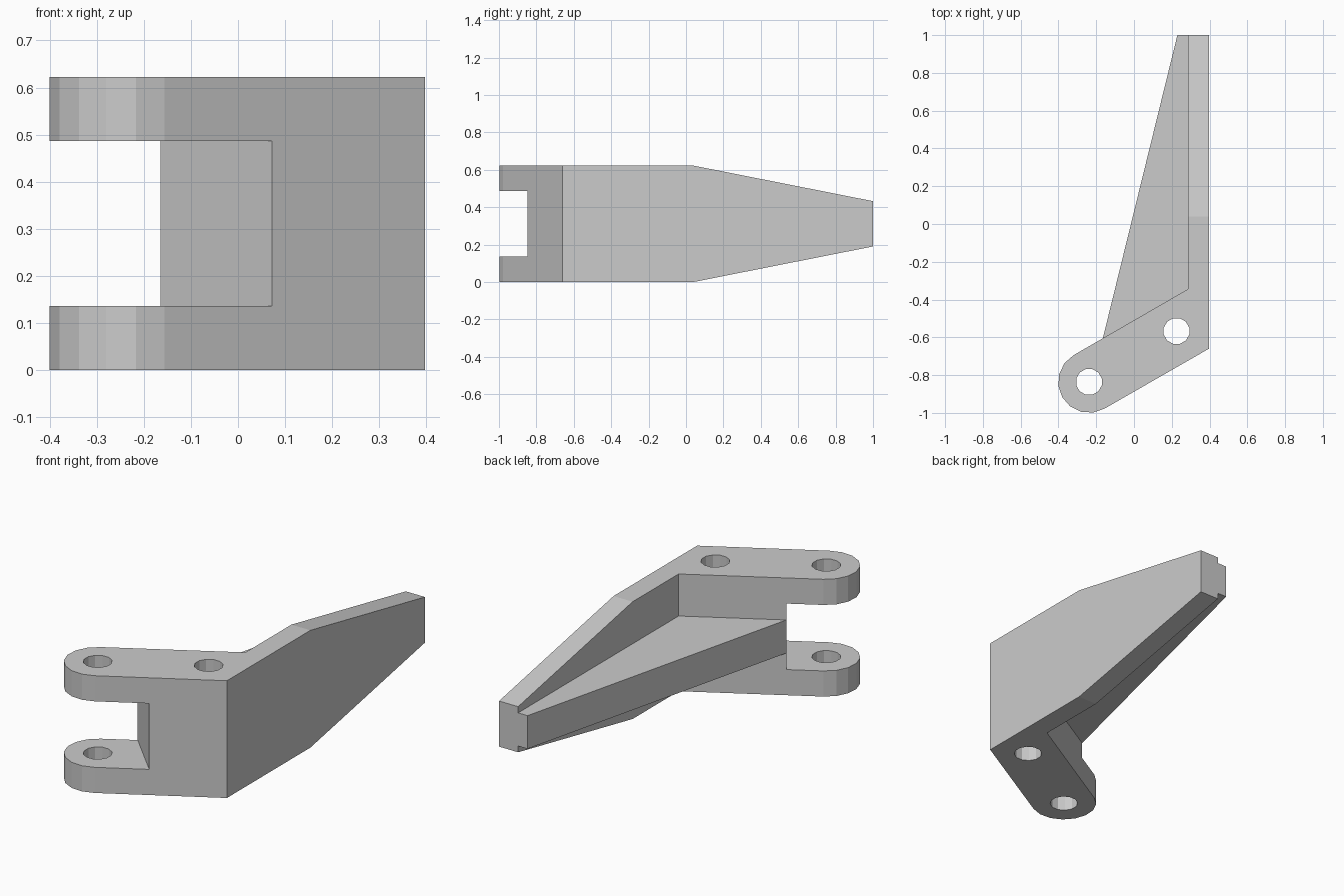
import bpy, bmesh
from math import radians, cos, sin
from mathutils import Vector

if "Cube" in bpy.data.objects:
    bpy.data.objects.remove(bpy.data.objects["Cube"])

H = 0.622                      # overall height
PIN = Vector((-0.238, -0.836)) # centre of the rounded end


def arc(c, r, a0, a1, n):
    """n + 1 points from angle a0 to a1 in degrees."""
    return [(c[0] + r * cos(radians(a0 + (a1 - a0) * i / n)),
             c[1] + r * sin(radians(a0 + (a1 - a0) * i / n))) for i in range(n + 1)]


def prism(name, profile, lo, hi, axis='Z'):
    """Extrude a 2D profile: XY along Z, or YZ along X."""
    put = (lambda p, t: (p[0], p[1], t)) if axis == 'Z' else (lambda p, t: (t, p[0], p[1]))
    bm = bmesh.new()
    face = bm.faces.new([bm.verts.new(put(p, lo)) for p in profile])
    ext = bmesh.ops.extrude_face_region(bm, geom=[face])
    step = Vector(put((0, 0), hi - lo))
    bmesh.ops.translate(bm, vec=step,
                        verts=[g for g in ext['geom'] if isinstance(g, bmesh.types.BMVert)])
    bmesh.ops.recalc_face_normals(bm, faces=bm.faces)
    mesh = bpy.data.meshes.new(name)
    bm.to_mesh(mesh)
    bm.free()
    obj = bpy.data.objects.new(name, mesh)
    bpy.context.collection.objects.link(obj)
    return obj


def combine(target, tool, operation):
    """Apply a boolean and discard the tool object."""
    tool.hide_render = True
    mod = target.modifiers.new(tool.name, 'BOOLEAN')
    mod.operation, mod.object, mod.solver = operation, tool, 'EXACT'
    bpy.context.view_layer.objects.active = target
    bpy.ops.object.modifier_apply(modifier=mod.name)
    bpy.data.objects.remove(tool, do_unlink=True)


# L-shaped body: long plate plus angled, round-ended clevis arm
body = prism("lever_bracket",
             [(0.397, -0.66), (0.397, 1.05), (0.285, 1.05), (0.285, -0.345)]
             + arc(PIN, 0.1635, 120, 300, 8), 0, H)

# Triangular stiffening rib in the middle of the plate
combine(body, prism("rib", [(-0.165, -0.605), (0.34, -0.6), (0.34, 1.05), (0.242, 1.05)],
                    0.223, 0.399), 'UNION')

# Taper the plate towards its narrow end
combine(body, prism("taper", [(-1.2, -0.107), (-0.5, -0.107), (1, 0.19),
                              (1, H - 0.19), (-0.5, H + 0.107), (-1.2, H + 0.107)],
                    -1, 1, 'X'), 'INTERSECT')

# Clevis slot with a slanted inner wall
combine(body, prism("slot", [(0.168, -0.945), (-0.263, -0.505), (-0.6, -0.505),
                             (-0.6, -1.1), (0.168, -1.1)], 0.136, 0.486), 'DIFFERENCE')

# Two pin holes
for centre in (PIN, (0.225, -0.567)):
    combine(body, prism("pin_hole", arc(centre, 0.07, 15, 345, 11), -0.1, H + 0.1), 'DIFFERENCE')
